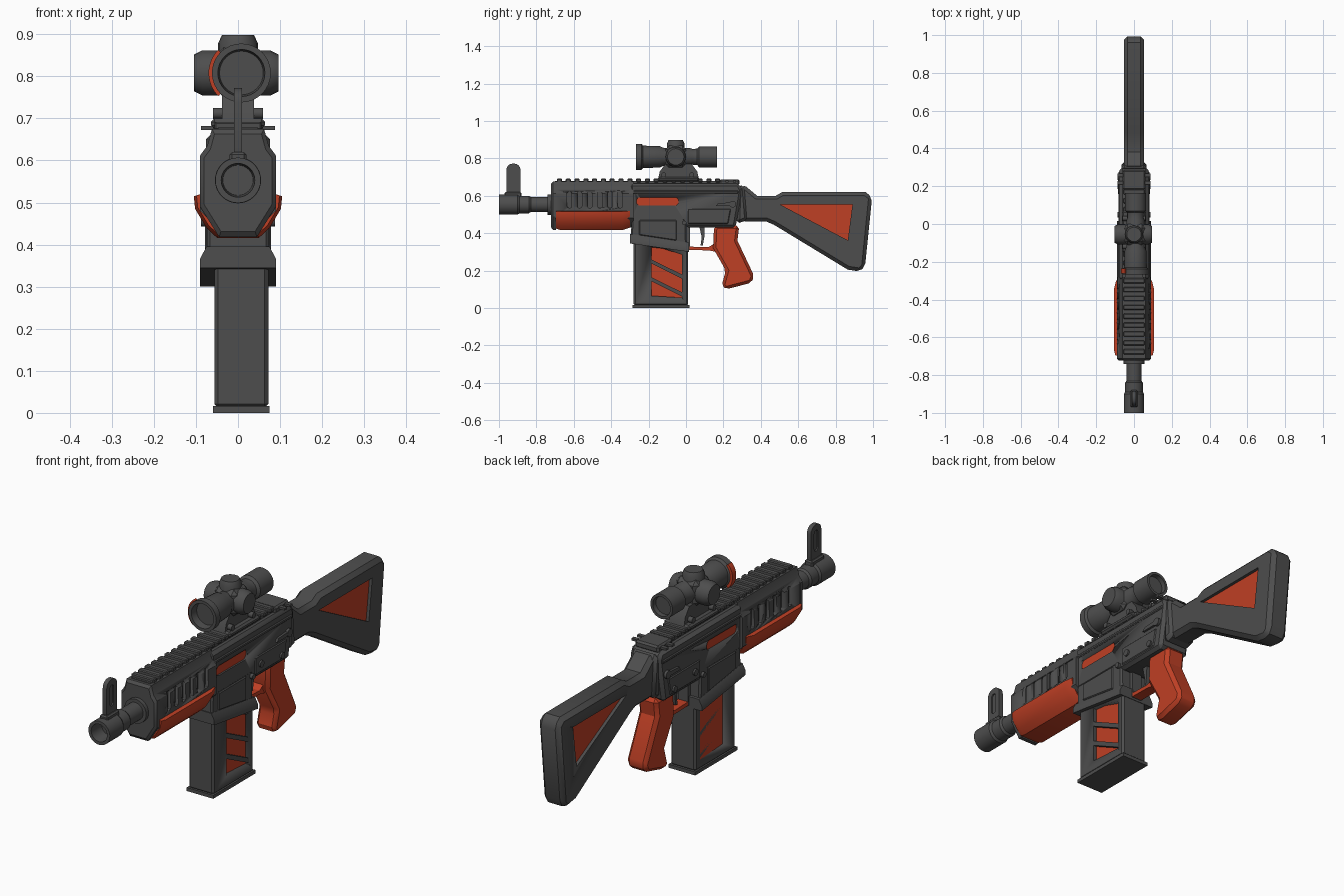
import bpy, bmesh, math
from mathutils import Matrix, Vector

cube = bpy.data.objects.get("Cube")
if cube:
    bpy.data.objects.remove(cube, do_unlink=True)


def material(name, rgb):
    m = bpy.data.materials.new(name)
    m.use_nodes = True
    m.diffuse_color = (*rgb, 1)
    m.node_tree.nodes["Principled BSDF"].inputs["Base Color"].default_value = (*rgb, 1)
    return m


GREY = material("dark_grey", (0.075, 0.075, 0.075))
ORANGE = material("burnt_orange", (0.52, 0.05, 0.018))


def apply_modifier(ob, mod):
    bpy.context.view_layer.objects.active = ob
    bpy.ops.object.modifier_apply(modifier=mod.name)


def finish(name, bm, mat, bevel=0.0):
    bmesh.ops.recalc_face_normals(bm, faces=bm.faces)
    me = bpy.data.meshes.new(name)
    bm.to_mesh(me)
    bm.free()
    me.materials.append(mat)
    ob = bpy.data.objects.new(name, me)
    bpy.context.collection.objects.link(ob)
    bpy.ops.object.select_all(action="DESELECT")
    ob.select_set(True)
    bpy.context.view_layer.objects.active = ob
    if bevel:
        mod = ob.modifiers.new("bevel", "BEVEL")
        mod.width, mod.segments, mod.angle_limit = bevel, 1, math.radians(40)
        apply_modifier(ob, mod)
    bpy.ops.object.shade_smooth_by_angle(angle=math.radians(32))
    return ob


def loft(name, rings, mat, bevel=0.0):
    """Bridge rings of points and close both ends."""
    bm = bmesh.new()
    loops = [[bm.verts.new(p) for p in ring] for ring in rings]
    n = len(loops[0])
    for a, b in zip(loops, loops[1:]):
        for i in range(n):
            j = (i + 1) % n
            bm.faces.new((a[i], a[j], b[j], b[i]))
    bm.faces.new(loops[0])
    bm.faces.new(loops[-1])
    return finish(name, bm, mat, bevel)


def prism(name, side, half, mat=GREY, bevel=0.0, x=0.0):
    """Extrude a (y, z) side profile across x."""
    return loft(name, [[(x + s * half, y, z) for y, z in side] for s in (-1, 1)], mat, bevel)


def box(name, y0, y1, z0, z1, half, mat=GREY, bevel=0.0, x=0.0):
    return prism(name, [(y0, z0), (y1, z0), (y1, z1), (y0, z1)], half, mat, bevel, x)


def section(name, half_section, stations, mat=GREY):
    """Loft a mirrored (x, z) section along y; each station is (y, scale)."""
    full = half_section + [(-x, z) for x, z in reversed(half_section)]
    mid = 0.55
    return loft(name, [[(x * s, y, mid + (z - mid) * s) for x, z in full]
                       for y, s in stations], mat)


def lathe(name, profile, centre, axis, mat=GREY, steps=32):
    """Spin (distance, radius) points around an axis through centre."""
    bm = bmesh.new()
    verts = [bm.verts.new((r, 0, d)) for d, r in profile]
    edges = [bm.edges.new(p) for p in zip(verts, verts[1:])]
    bmesh.ops.spin(bm, geom=verts + edges, axis=(0, 0, 1), cent=(0, 0, 0),
                   angle=math.tau, steps=steps)
    bmesh.ops.remove_doubles(bm, verts=bm.verts, dist=1e-5)
    turn = Vector((0, 0, 1)).rotation_difference(Vector(axis)).to_matrix().to_4x4()
    bm.transform(Matrix.Translation(centre) @ turn)
    return finish(name, bm, mat)


def window(ob, side, fill_half, mat, name):
    """Cut an opening through a part and fill it with a recessed panel."""
    cutter = prism("cutter", side, 0.3)
    mod = ob.modifiers.new("cut", "BOOLEAN")
    mod.operation, mod.object, mod.solver = "DIFFERENCE", cutter, "EXACT"
    apply_modifier(ob, mod)
    bpy.data.objects.remove(cutter, do_unlink=True)
    prism(name, side, fill_half, mat)


def rounded(y0, y1, z0, z1, r, n=4):
    pts = []
    for k, (cy, cz) in enumerate([(y1 - r, z1 - r), (y0 + r, z1 - r),
                                  (y0 + r, z0 + r), (y1 - r, z0 + r)]):
        for i in range(n + 1):
            a = (k + i / n) * math.pi / 2
            pts.append((cy + r * math.cos(a), cz + r * math.sin(a)))
    return pts


# Barrel and muzzle
lathe("barrel", [(-0.93, 0), (-0.93, 0.036), (-1, 0.04), (-1, 0.054), (-0.9, 0.054),
                 (-0.89, 0.047), (-0.84, 0.047), (-0.83, 0.04), (-0.74, 0.04),
                 (-0.74, 0.055), (-0.68, 0.055), (-0.68, 0)], (0, 0, 0.553), (0, 1, 0))

# Front sight
sight = prism("front_sight", rounded(-0.96, -0.885, 0.59, 0.772, 0.033), 0.01)
window(sight, rounded(-0.936, -0.909, 0.65, 0.745, 0.013), 0.004, GREY, "front_sight_web")
box("front_sight_base", -0.97, -0.88, 0.59, 0.62, 0.02, bevel=0.006)

# Handguard with vent slots, front collar and lower grip
upper = [(0.062, 0.675), (0.073, 0.635), (0.088, 0.612), (0.09, 0.48), (0.04, 0.43)]
collar = [(0.062, 0.675), (0.073, 0.635), (0.09, 0.612), (0.09, 0.49), (0.045, 0.418)]
guard = section("handguard", upper, [(-0.7, 1), (-0.28, 1)])
for i in range(6):
    y = -0.635 + i * 0.054
    window(guard, rounded(y, y + 0.024, 0.535, 0.622, 0.008, 2), 0.074, GREY, f"vent_{i}")
section("handguard_collar", collar, [(-0.722, 0.9), (-0.712, 1), (-0.695, 1)])
lower = [(0.086, 0.52), (0.105, 0.515), (0.102, 0.485), (0.075, 0.44), (0.05, 0.416)]
section("handguard_grip", lower, [(-0.695, 0.94), (-0.67, 1), (-0.34, 1), (-0.3, 0.9)], ORANGE)

# Receiver with ejection slot
receiver = prism("receiver", [(-0.3, 0.46), (-0.3, 0.665), (0.285, 0.665), (0.3, 0.63),
                              (0.265, 0.43), (0, 0.43), (-0.02, 0.46)], 0.076, bevel=0.014)
window(receiver, rounded(-0.265, -0.04, 0.547, 0.592, 0.02), 0.068, ORANGE, "ejection_slot")
box("receiver_rib", -0.29, 0.28, 0.612, 0.628, 0.081, bevel=0.004)
prism("receiver_side_plate", [(0.01, 0.45), (0.01, 0.53), (0.24, 0.53), (0.225, 0.45)],
      0.08, bevel=0.004)
for i, (y, z, r) in enumerate([(0.25, 0.555, 0.018), (0.2, 0.47, 0.014), (0.05, 0.49, 0.015),
                               (-0.01, 0.455, 0.012)]):
    lathe(f"receiver_pin_{i}", [(-0.088, 0), (-0.088, r), (0.088, r), (0.088, 0)],
          (0, y, z), (1, 0, 0), steps=14)
prism("selector_lever", [(0.16, 0.545), (0.25, 0.545), (0.25, 0.565), (0.17, 0.56)], 0.086)

# Magazine well with flared rim
prism("magazine_well", [(-0.295, 0.37), (-0.29, 0.49), (0, 0.49), (0.005, 0.33)],
      0.074, bevel=0.008)
prism("well_panel", [(-0.25, 0.39), (-0.25, 0.47), (-0.05, 0.47), (-0.05, 0.36)],
      0.079, bevel=0.004)
loft("well_rim", [[(s * w, y, z + h) for s, y in ((-1, -0.3), (1, -0.3))] +
                  [(s * w, 0.015, z - 0.045 + h) for s in (1, -1)]
                  for z, h, w in ((0.345, 0, 0.09), (0.345, 0.022, 0.09), (0.345, 0.05, 0.075))],
     GREY)

# Magazine with slanted bars across its side windows
mag = prism("magazine", [(-0.28, 0.012), (-0.28, 0.37), (0.012, 0.33), (0.012, 0.012)],
            0.064, bevel=0.009, x=0.008)
window(mag, [(-0.185, 0.065), (-0.185, 0.325), (-0.125, 0.318), (-0.022, 0.285),
             (-0.022, 0.055)], 0.054, ORANGE, "magazine_window")
for i, z in enumerate((0.24, 0.145)):
    prism(f"magazine_bar_{i}", [(-0.19, z), (-0.19, z + 0.022), (-0.018, z - 0.063),
                                (-0.018, z - 0.085)], 0.062, x=0.008)
box("magazine_floor", -0.285, 0.018, 0, 0.016, 0.067, x=0.008)

# Grip, trigger and guard
prism("pistol_grip", [(0.15, 0.44), (0.285, 0.44), (0.275, 0.36), (0.365, 0.17), (0.35, 0.135),
                      (0.215, 0.1), (0.19, 0.118), (0.213, 0.2), (0.145, 0.32)],
      0.05, ORANGE, bevel=0.018)
prism("trigger_guard", [(0.02, 0.31), (0.02, 0.328), (0.12, 0.325), (0.16, 0.35), (0.16, 0.3),
                        (0.12, 0.308)], 0.025, ORANGE)
prism("guard_front", [(0.0, 0.31), (-0.005, 0.44), (0.02, 0.44), (0.022, 0.31)], 0.025)
prism("trigger", [(0.07, 0.44), (0.1, 0.44), (0.098, 0.38), (0.09, 0.335), (0.078, 0.335),
                  (0.084, 0.38)], 0.012)

# Stock with side panels
stock = prism("stock", [(0.28, 0.47), (0.29, 0.655), (0.32, 0.65), (0.38, 0.6), (0.48, 0.6),
                        (0.515, 0.62), (0.96, 0.62), (0.995, 0.592), (0.957, 0.22), (0.93, 0.195),
                        (0.865, 0.205), (0.47, 0.445), (0.43, 0.462), (0.32, 0.462)],
              0.054, bevel=0.02)
window(stock, [(0.505, 0.552), (0.89, 0.552), (0.865, 0.362)], 0.04, ORANGE, "stock_panel")
prism("stock_collar", [(0.27, 0.45), (0.28, 0.66), (0.315, 0.65), (0.33, 0.47)],
      0.066, bevel=0.016)

# Top rail and rear sight
box("rail_base", -0.7, 0.2, 0.655, 0.678, 0.048)
for i in range(19):
    y = -0.69 + i * 0.047
    box(f"rail_tooth_{i}", y, y + 0.027, 0.672, 0.692, 0.056, bevel=0.004)
box("rear_sight_base", 0.18, 0.285, 0.655, 0.688, 0.06, bevel=0.008)
for y in (0.21, 0.25):
    box("rear_sight_bar", y, y + 0.018, 0.672, 0.682, 0.088)

# Scope mount
X, Z = 0.008, 0.808
prism("mount", [(-0.15, 0.685), (-0.14, 0.73), (-0.11, 0.77), (0.03, 0.77), (0.06, 0.73),
                (0.07, 0.685)], 0.038)
box("mount_clamp", -0.15, 0.07, 0.675, 0.7, 0.064, bevel=0.008)
for y in (-0.12, 0.03):
    lathe("mount_bolt", [(-0.06, 0), (-0.06, 0.013), (0.06, 0.013), (0.06, 0)],
          (0, y, 0.712), (1, 0, 0), steps=12)

# Scope tube, turrets and coloured front hinge
lathe("scope", [(-0.235, 0), (-0.235, 0.052), (-0.268, 0.056), (-0.268, 0.07), (-0.238, 0.07),
                (-0.23, 0.06), (-0.14, 0.057), (-0.12, 0.048), (0.02, 0.048), (0.035, 0.042),
                (0.06, 0.044), (0.07, 0.056), (0.165, 0.056), (0.165, 0.044), (0.145, 0.042),
                (0.145, 0)], (X, 0, Z), (0, 1, 0))
box("turret_housing", -0.11, 0.0, 0.75, 0.868, 0.058, bevel=0.02, x=X - 0.004)
cap = [(0.04, 0), (0.04, 0.054), (0.08, 0.054), (0.1, 0.044), (0.1, 0)]
for side in (-1, 1):
    lathe("side_turret", cap, (-0.004, -0.055, Z), (side, 0, 0), steps=20)
lathe("top_turret", [(d * 0.95, r * 0.87) for d, r in cap], (0, -0.055, 0.803), (0, 0, 1), steps=20)
arc = [math.radians(135 + 10 * i) for i in range(10)]
loft("scope_hinge", [[(X + r * math.cos(a), y, Z + r * math.sin(a))
                      for r, y in ((0.066, -0.262), (0.078, -0.262), (0.078, -0.235),
                                   (0.066, -0.235))] for a in arc], ORANGE)
